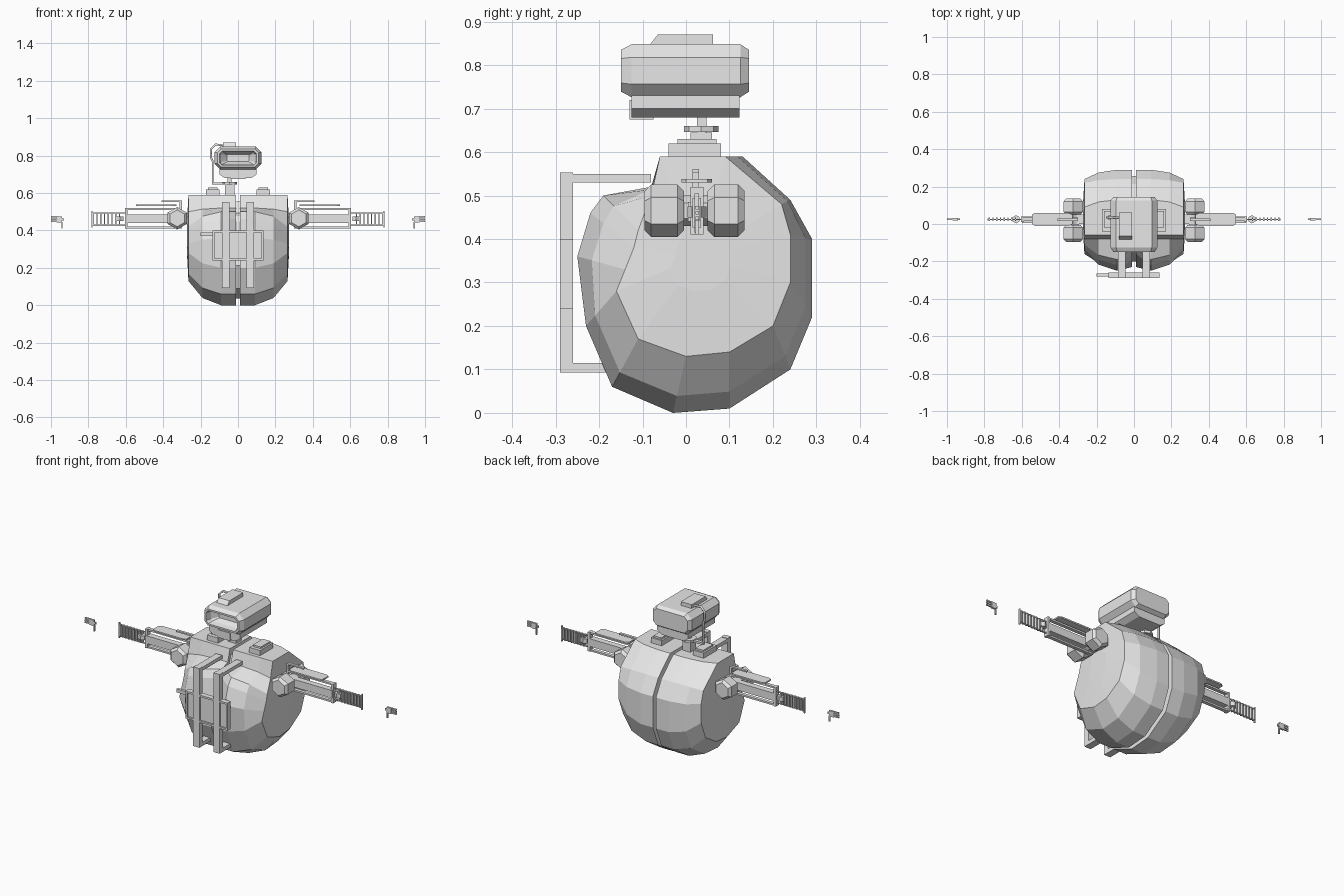
import bpy
import bmesh
import math
from mathutils import Vector

default_cube = bpy.data.objects.get("Cube")
if default_cube:
    bpy.data.objects.remove(default_cube, do_unlink=True)

# One plain grey for the whole machine
grey = bpy.data.materials.new("light_grey")
grey.use_nodes = True
grey.diffuse_color = (0.8, 0.8, 0.8, 1)
for node in grey.node_tree.nodes:
    if node.type == 'BSDF_PRINCIPLED':
        node.inputs["Base Color"].default_value = grey.diffuse_color


def finish(name, bm, mirrored):
    """Turn a bmesh into an object, optionally mirrored across x = 0."""
    bmesh.ops.recalc_face_normals(bm, faces=bm.faces)
    mesh = bpy.data.meshes.new(name)
    bm.to_mesh(mesh)
    bm.free()
    mesh.materials.append(grey)
    obj = bpy.data.objects.new(name, mesh)
    bpy.context.collection.objects.link(obj)
    if mirrored:
        obj.modifiers.new("Mirror", 'MIRROR').use_mirror_merge = False
    return obj


def loft(name, rings, mirrored=False):
    """Skin a list of equally long point rings and cap both ends."""
    bm = bmesh.new()
    loops = [[bm.verts.new(point) for point in ring] for ring in rings]
    count = len(loops[0])
    for first, second in zip(loops, loops[1:]):
        for i in range(count):
            j = (i + 1) % count
            bm.faces.new((first[i], first[j], second[j], second[i]))
    bm.faces.new(loops[0])
    bm.faces.new(loops[-1])
    return finish(name, bm, mirrored)


def box(name, x, y, z, mirrored=False):
    """Box from its (low, high) range on each axis."""
    rings = [[(x[0], y[0], h), (x[1], y[0], h), (x[1], y[1], h), (x[0], y[1], h)]
             for h in z]
    return loft(name, rings, mirrored)


def along_x(points, x):
    return [(x, y, z) for y, z in points]


def along_y(points, y):
    return [(x, y, z) for x, z in points]


def octagon(width, height, chamfer, z):
    """Chamfered rectangle in the x-z plane, given half sizes."""
    w, h, c = width, height, chamfer
    return [(w - c, z - h), (w, z - h + c), (w, z + h - c), (w - c, z + h),
            (c - w, z + h), (-w, z + h - c), (-w, z - h + c), (c - w, z - h)]


def polygon(cx, cz, radius, sides):
    return [(cx + radius * math.sin(math.tau * i / sides),
             cz + radius * math.cos(math.tau * i / sides)) for i in range(sides)]


def scaled(points, factor, centre):
    middle = Vector(centre)
    return [tuple(middle + (Vector(p) - middle) * factor) for p in points]


# Body: two faceted half shells around a narrow core
rim = [(.13, .59), (.24, .49), (.29, .4), (.29, .22), (.24, .1), (.1, .01),
       (-.03, 0), (-.17, .06), (-.23, .2), (-.25, .36), (-.22, .46),
       (-.19, .5), (-.08, .52), (-.06, .59)]
side = [(.09, .59), (.22, .48), (.24, .41), (.24, .3), (.2, .2), (.1, .14),
        (0, .13), (-.11, .17), (-.16, .28), (-.14, .33), (-.12, .38),
        (-.11, .42), (-.08, .5), (-.06, .59)]
between = [tuple(Vector(a).lerp(Vector(b), .3)) for a, b in zip(rim, side)]
# The chest is hollowed toward the seam
inner = [(y + .06, z) if y < -.18 and z > .3 else (y, z) for y, z in rim]
hub = scaled(side, .35, (.03, .36))
loft("body_shell", [along_x(inner, .01), along_x(rim, .09), along_x(between, .19),
                    along_x(side, .265), along_x(hub, .273)], True)
core = scaled(inner, .88, (.02, .3))
loft("body_core", [along_x(core, -.01), along_x(core, .01)])

# Shoulder-top pads
pad = [(.1, .17), (-.04, .08)]
box("shoulder_pad", pad[0], pad[1], (.58, .62), True)
box("pad_lid", (.11, .16), (-.02, .07), (.62, .63), True)

# Chest rails and plate
rail_x = (.045, .085)
box("rail_upright", rail_x, (-.29, -.26), (.093, .553), True)
box("rail_top_arm", rail_x, (-.26, -.08), (.53, .55), True)
box("rail_bottom_arm", rail_x, (-.26, -.16), (.093, .115), True)
plate_x, plate_z = .135, (.24, .4)
box("chest_plate", (-plate_x, plate_x), (-.28, -.262), plate_z)
box("plate_edge_top", (-plate_x, plate_x), (-.29, -.26), (.39, .4))
box("plate_edge_bottom", (-plate_x, plate_x), (-.29, -.26), (.24, .25))
box("plate_edge_side", (.125, plate_x), (-.29, -.26), plate_z, True)
box("plate_handle", (-.2, -plate_x), (-.28, -.265), (.37, .39))

# Neck
box("neck_post", (-.055, -.035), (.025, .047), (.57, .69))
loft("neck_collar", [[(x - .045, y + .035, z) for x, y in polygon(0, 0, .04, 8)]
                     for z in (.646, .66)])
box("neck_foot", (-.07, -.02), (.01, .06), (.58, .645))
box("neck_crossbar", (-.14, -.02), (.025, .045), (.645, .657))

# Head with a stepped visor opening
mid = .787
steps = [(-.09, .06, .018, .005), (-.12, .09, .032, .01), (-.15, .1, .038, .015),
         (-.15, .11, .048, .02), (-.125, .125, .061, .03), (.125, .125, .061, .03),
         (.145, .11, .048, .02)]
loft("head", [along_y(octagon(w, h, c, mid), y) for y, w, h, c in steps])
jaw = [(-.1, .73), (.1, .73), (.1, .7), (.07, .68), (-.07, .68), (-.1, .7)]
loft("jaw", [along_y(jaw, -.125), along_y(jaw, .123)])
box("chin", (-.04, .04), (-.13, -.075), (.675, .72))
crest = [(-.085, .845), (-.065, .87), (.062, .87), (.062, .845)]
loft("head_crest", [along_x(crest, -.08), along_x(crest, -.01)])

# Cable from the crest down to the neck crossbar
cable = bpy.data.curves.new("head_cable", 'CURVE')
cable.dimensions = '3D'
cable.bevel_depth = .006
cable.bevel_resolution = 1
path = [(-.08, .855), (-.12, .86), (-.145, .835), (-.145, .79), (-.135, .77), (-.135, .65)]
spline = cable.splines.new('POLY')
spline.points.add(len(path) - 1)
for point, (x, z) in zip(spline.points, path):
    point.co = (x, .035, z, 1)
cable.materials.append(grey)
bpy.context.collection.objects.link(bpy.data.objects.new("head_cable", cable))

# Shoulder joints: paired hexagonal drums on an axle
for label, low, high in (("front", -.095, -.005), ("rear", .05, .135)):
    drum = [(low, .045), (low + .015, .06), (high - .015, .06), (high, .045)]
    loft(label + "_shoulder_drum",
         [along_y(polygon(.325, .465, r, 6), y) for y, r in drum], True)
axle = polygon(.325, .465, .035, 6)
loft("shoulder_axle", [along_y(axle, -.02), along_y(axle, .06)], True)
box("shoulder_link", (.25, .33), (.0, .05), (.44, .49), True)

# Arms
box("arm_beam", (.34, .6), (.005, .04), (.44, .485), True)
for label, low in (("top", .51), ("bottom", .41)):
    box("arm_frame_" + label, (.3, .605), (.015, .035), (low, low + .01), True)
box("arm_frame_end", (.59, .605), (.01, .04), (.41, .52), True)
blade = [(.33, 0), (.35, -.01), (.53, -.01), (.545, .0), (.545, .05), (.53, .06),
         (.35, .06), (.33, .05)]
loft("arm_blade", [[(x, y, z) for x, y in blade] for z in (.53, .538)], True)
box("blade_bar", (.3, .41), (.015, .03), (.553, .561), True)
box("blade_bracket", (.3, .312), (.015, .03), (.5, .56), True)
node_ring = polygon(.63, .025, .022, 6)
loft("wrist_node", [[(x, y, z) for x, y in node_ring] for z in (.45, .475)], True)

# Slatted forearm spring
for label, z in (("top", .49), ("bottom", .425)):
    box("spring_rail_" + label, (.6, .78), (.022, .028), (z, z + .006), True)
for i in range(8):
    x = .63 + i * .02
    box("spring_slat", (x, x + .007), (.015, .035), (.427, .494), True)
box("spring_end", (.777, .783), (.02, .03), (.415, .505), True)

# Floating hands
box("palm", (.94, .97), (.02, .032), (.442, .475), True)
for z in (.444, .456, .468):
    box("finger", (.965, 1), (.022, .03), (z, z + .008), True)
box("thumb", (.938, .945), (.022, .03), (.41, .445), True)
box("wrist_tip", (.93, .942), (.022, .03), (.452, .464), True)
